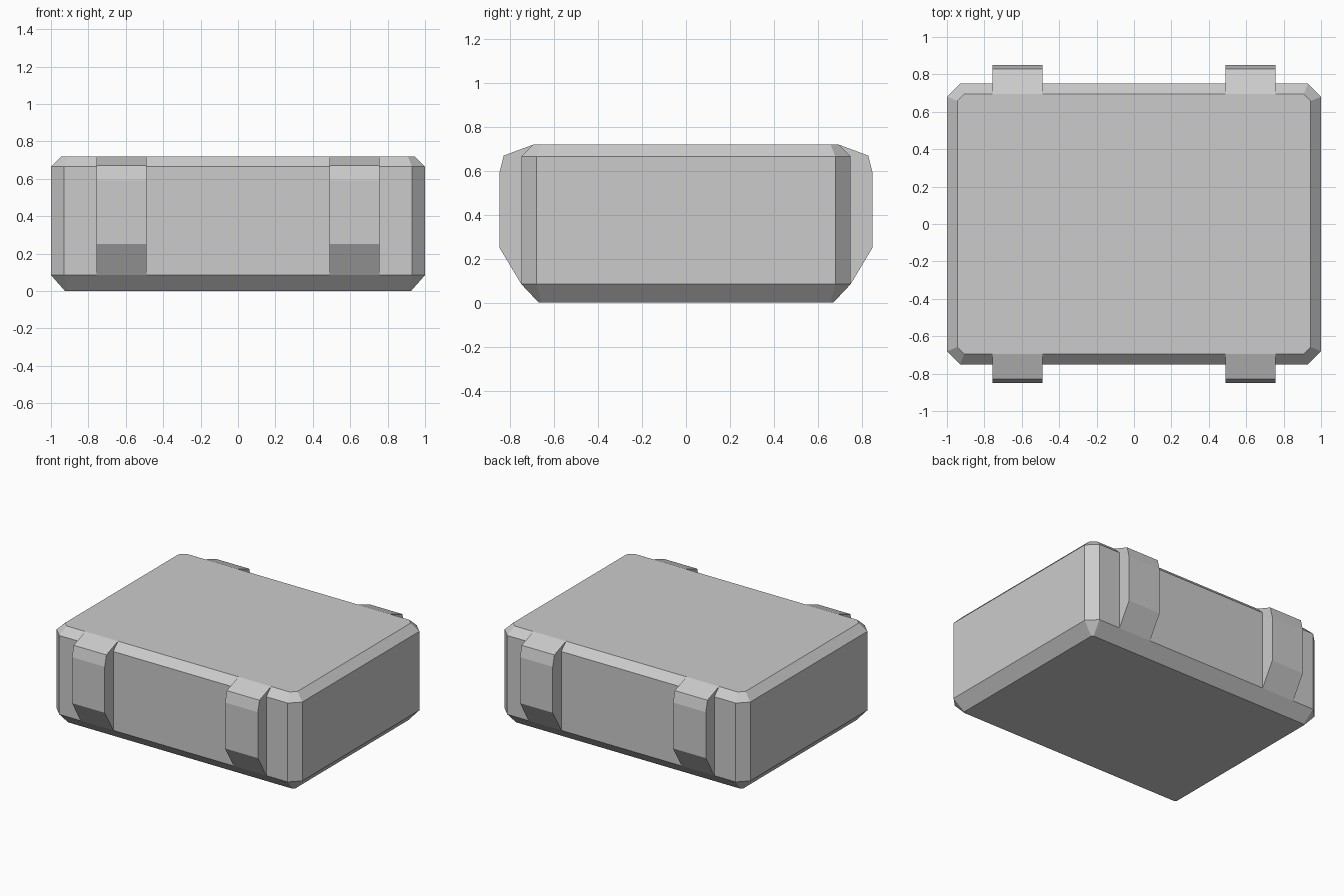
import bpy, bmesh

if "Cube" in bpy.data.objects:
    bpy.data.objects.remove(bpy.data.objects["Cube"])


def make_object(name, bm):
    bmesh.ops.recalc_face_normals(bm, faces=bm.faces[:])
    mesh = bpy.data.meshes.new(name)
    bm.to_mesh(mesh)
    bm.free()
    obj = bpy.data.objects.new(name, mesh)
    bpy.context.collection.objects.link(obj)
    return obj


def clipped_rectangle(bm, z, hx, hy, cut):
    """Ring of eight vertices: a rectangle with clipped corners."""
    quarter = [(hx, hy - cut), (hx - cut, hy)]
    pts = quarter + [(-x, y) for x, y in reversed(quarter)]
    pts += [(-x, -y) for x, y in pts]
    return [bm.verts.new((x, y, z)) for x, y in pts]


# Case body: stacked clipped rectangles
bm = bmesh.new()
levels = [(0.0, 0.925, 0.67, 0.012), (0.085, 1.0, 0.75, 0.07),
          (0.665, 1.0, 0.75, 0.07), (0.72, 0.945, 0.695, 0.037)]
rings = [clipped_rectangle(bm, *level) for level in levels]
for low, high in zip(rings, rings[1:]):
    for i in range(8):
        j = (i + 1) % 8
        bm.faces.new((low[i], low[j], high[j], high[i]))
bm.faces.new(rings[0])
bm.faces.new(rings[-1])
make_object("case_body", bm)

# Straps: side profile (y, z) extruded across x, on front and back
PROFILE = [(0.75, 0.085), (0.85, 0.252), (0.85, 0.59),
           (0.83, 0.67), (0.695, 0.72), (0.65, 0.4)]


def strap(name, x_centre, side):
    bm = bmesh.new()
    face = bm.faces.new([bm.verts.new((x_centre - 0.133, side * y, z)) for y, z in PROFILE])
    result = bmesh.ops.extrude_face_region(bm, geom=[face], use_keep_orig=True)
    verts = [v for v in result["geom"] if isinstance(v, bmesh.types.BMVert)]
    bmesh.ops.translate(bm, verts=verts, vec=(0.266, 0, 0))
    make_object(name, bm)


for side, side_name in ((-1, "front"), (1, "back")):
    for x, x_name in ((-0.623, "left"), (0.623, "right")):
        strap(f"{side_name}_strap_{x_name}", x, side)
